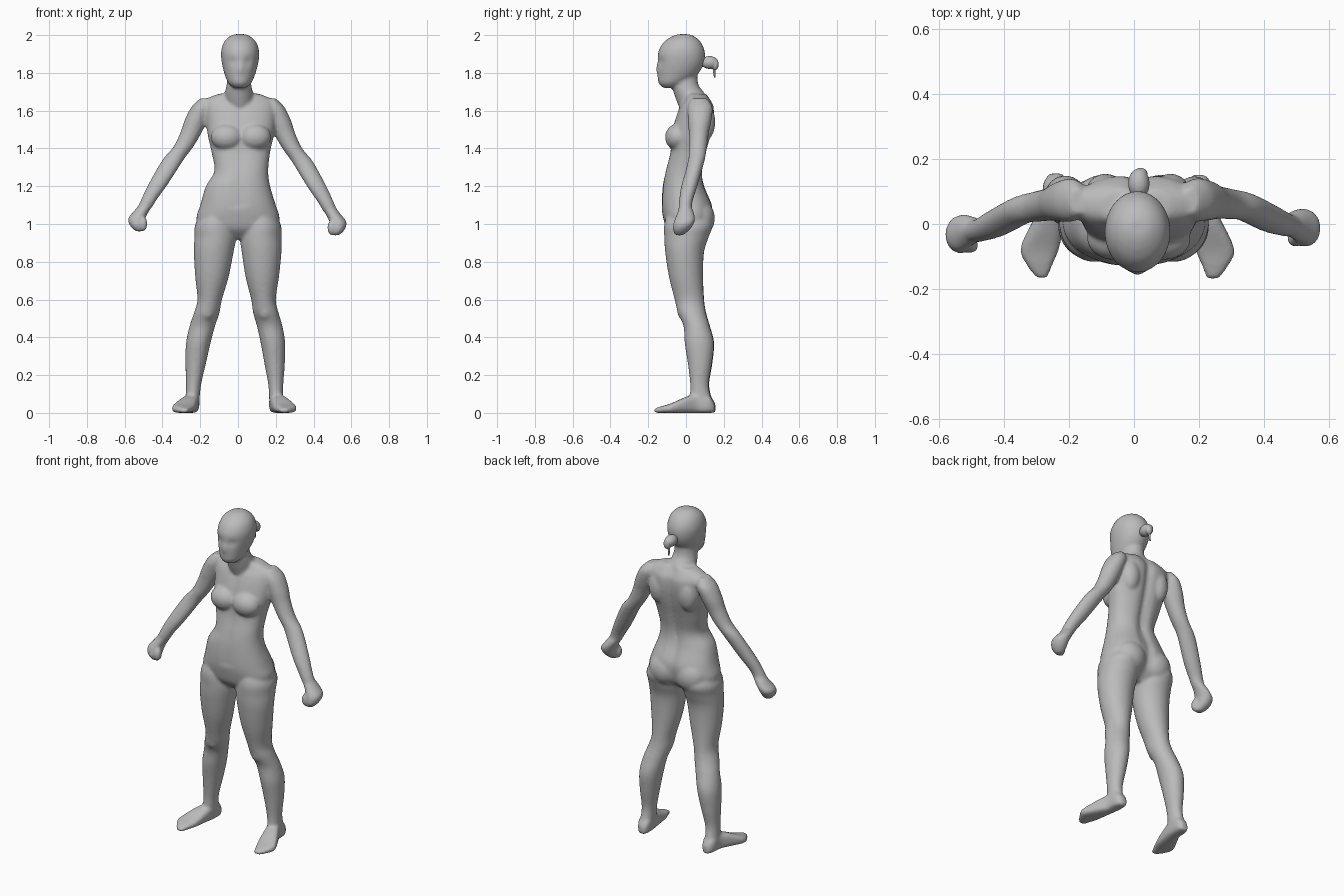
import bpy
import bmesh
from math import cos, sin, pi, exp
from mathutils import Vector, Matrix

if "Cube" in bpy.data.objects:
    bpy.data.objects.remove(bpy.data.objects["Cube"], do_unlink=True)

SIDES = 40
STEPS = 5

grey = bpy.data.materials.new("plain grey")
grey.use_nodes = True
grey.diffuse_color = (0.5, 0.5, 0.5, 1)
grey.node_tree.nodes["Principled BSDF"].inputs["Base Color"].default_value = grey.diffuse_color


def smooth_rows(rows):
    """Catmull-Rom interpolation between cross-section rows."""
    rows = [Vector(r) for r in rows]
    result = []
    for i in range(len(rows) - 1):
        before, a = rows[max(i - 1, 0)], rows[i]
        b, after = rows[i + 1], rows[min(i + 2, len(rows) - 1)]
        for k in range(STEPS):
            t = k / STEPS
            tangent_a, tangent_b = (b - before) / 2, (after - a) / 2
            result.append(a + tangent_a * t
                          + (3 * (b - a) - 2 * tangent_a - tangent_b) * t ** 2
                          + (2 * (a - b) + tangent_a + tangent_b) * t ** 3)
    return result + [rows[-1]]


def power(value, exponent):
    return abs(value) ** exponent * (1 if value > 0 else -1)


def loft(bm, rows, along="z", square=2.0, shape=None):
    """Skin of rounded sections; a row is (position, low u, high u, low v, high v)."""
    rings = []
    for pos, u0, u1, v0, v1 in smooth_rows(rows):
        ring = []
        for k in range(SIDES):
            angle = 2 * pi * k / SIDES
            u = (u0 + u1) / 2 + (u1 - u0) / 2 * power(cos(angle), 2 / square)
            v = (v0 + v1) / 2 + (v1 - v0) / 2 * power(sin(angle), 2 / square)
            point = Vector((u, v, pos)) if along == "z" else Vector((u, pos, v))
            if shape:
                point = shape(point, sin(angle))
            ring.append(bm.verts.new(point))
        rings.append(ring)
    faces = [bm.faces.new(rings[0]), bm.faces.new(rings[-1][::-1])]
    for low, high in zip(rings, rings[1:]):
        for k in range(SIDES):
            n = (k + 1) % SIDES
            faces.append(bm.faces.new((low[k], high[k], high[n], low[n])))
    bmesh.ops.recalc_face_normals(bm, faces=faces)
    return [v for ring in rings for v in ring]


def blob(bm, centre, radii):
    """Ellipsoid."""
    matrix = Matrix.Translation(centre) @ Matrix.Diagonal((*radii, 1))
    return bmesh.ops.create_uvsphere(bm, u_segments=24, v_segments=16,
                                     radius=1, matrix=matrix)["verts"]


def mirror(bm, verts, lean, top):
    """Copy a left limb to the right, leaning further away below the top."""
    faces = list({f for v in verts for f in v.link_faces})
    copy = bmesh.ops.duplicate(bm, geom=list(verts) + faces)["geom"]
    new_faces = [g for g in copy if isinstance(g, bmesh.types.BMFace)]
    for v in copy:
        if isinstance(v, bmesh.types.BMVert):
            v.co.x *= -1
            v.co += Vector(lean) * max(top - v.co.z, 0)
    bmesh.ops.reverse_faces(bm, faces=new_faces)


def make_object(name, bm, voxel, rounds):
    """Fuse overlapping parts to one soft skin."""
    mesh = bpy.data.meshes.new(name)
    bm.to_mesh(mesh)
    bm.free()
    mesh.materials.append(grey)
    for face in mesh.polygons:
        face.use_smooth = True
    obj = bpy.data.objects.new(name, mesh)
    bpy.context.collection.objects.link(obj)
    remesh = obj.modifiers.new("fuse", "REMESH")
    remesh.mode = "VOXEL"
    remesh.voxel_size = voxel
    remesh.use_smooth_shade = True
    soften = obj.modifiers.new("soften", "SMOOTH")
    soften.factor = 0.5
    soften.iterations = rounds
    return obj


def carve_torso(point, facing):
    """Spine groove behind, shallow midline in front."""
    x = point.x - 0.012
    groove = exp(-(x / 0.03) ** 2)
    if facing > 0:
        point.y -= 0.02 * groove * facing
    elif point.z > 1.1:
        point.y += 0.006 * groove * -facing
    return point


def carve_face(point, facing):
    """Eye sockets and a slight nose ridge."""
    if facing < 0:
        x = abs(point.x - 0.012)
        socket = exp(-((x - 0.04) / 0.02) ** 2 - ((point.z - 1.86) / 0.02) ** 2)
        nose = exp(-(x / 0.014) ** 2 - ((point.z - 1.82) / 0.025) ** 2)
        point.y += 0.009 * socket - 0.01 * nose
    return point


body = bmesh.new()

# Torso
loft(body, [
    (.92, -.07, .07, -.05, .06), (.97, -.2, .2, -.1, .12), (1.03, -.22, .22, -.12, .14),
    (1.1, -.2, .2, -.13, .14), (1.2, -.17, .17, -.125, .1), (1.28, -.125, .16, -.11, .09),
    (1.38, -.14, .17, -.085, .11), (1.47, -.16, .19, -.08, .135), (1.55, -.17, .2, -.06, .15),
    (1.62, -.18, .2, -.035, .15), (1.66, -.17, .18, -.01, .13), (1.69, -.1, .11, 0, .11),
], square=2.3, shape=carve_torso)

# Neck
loft(body, [(1.6, -.06, .08, -.03, .12), (1.68, -.07, .08, -.06, .105),
            (1.74, -.06, .07, -.075, .065), (1.82, -.05, .06, -.07, .06)])

# Head
loft(body, [
    (1.72, -.02, .04, -.12, -.05), (1.745, -.05, .07, -.145, 0), (1.79, -.07, .09, -.15, .06),
    (1.85, -.085, .107, -.15, .095), (1.91, -.09, .112, -.147, .1), (1.96, -.076, .098, -.12, .08),
    (1.99, -.05, .07, -.08, .05), (2.005, -.02, .04, -.04, .015),
], shape=carve_face)

# Bust, buttocks and shoulder blades
for side in (-1, 1):
    blob(body, (.015 + side * .075, -.045, 1.46), (.085, .066, .07))
    blob(body, (side * .09, .065, 1.03), (.1, .088, .1))
    blob(body, (.012 + side * .1, .1, 1.54), (.06, .055, .1))

# Legs
leg = loft(body, [
    (1.08, .05, .17, -.09, .1), (1, .02, .225, -.115, .14), (.93, .01, .23, -.115, .12),
    (.85, .02, .23, -.11, .095), (.72, .04, .217, -.09, .09), (.6, .07, .2, -.06, .095),
    (.53, .08, .215, -.043, .105), (.46, .1, .235, -.013, .125), (.37, .12, .25, -.007, .147),
    (.26, .14, .248, .01, .137), (.15, .16, .24, .022, .12), (.07, .165, .24, .02, .135),
    (.01, .17, .24, .03, .145),
])
leg += blob(body, (.145, 0, .54), (.045, .047, .055))

# Feet
leg += loft(body, [
    (.152, .18, .22, 0, .05), (.12, .165, .24, 0, .09), (.06, .167, .245, 0, .1),
    (0, .175, .275, 0, .085), (-.08, .19, .31, 0, .05), (-.13, .21, .29, 0, .035),
    (-.17, .225, .26, 0, .022),
], along="y", square=3)
mirror(body, leg, (-.045, .004, 0), .93)

# Arms
arm = loft(body, [
    (1.665, .15, .2, .03, .11), (1.62, .14, .245, .01, .14), (1.55, .16, .28, .01, .135),
    (1.48, .19, .303, .015, .12), (1.4, .235, .34, .015, .11), (1.33, .285, .397, .01, .097),
    (1.2, .365, .468, -.025, .06), (1.12, .42, .505, -.037, .035), (1.07, .45, .525, -.04, .03),
])

# Fists with thumbs
arm += loft(body, [
    (1.09, .44, .515, -.035, .03), (1.05, .465, .545, -.05, .045), (1.01, .485, .575, -.065, .045),
    (.97, .49, .565, -.07, .02), (.94, .495, .535, -.055, -.015),
])
arm += blob(body, (.495, -.045, .98), (.022, .025, .04))
mirror(body, arm, (-.01, -.03, .03), 1.65)

make_object("body", body, .009, 5)

# Hair bun with a loose strand
hair = bmesh.new()
blob(hair, (.015, .125, 1.855), (.033, .046, .034))
blob(hair, (.015, .1, 1.855), (.022, .04, .025))
blob(hair, (.02, .155, 1.845), (.022, .018, .03))
loft(hair, [(1.85, .005, .025, .14, .16), (1.81, .005, .018, .142, .156),
            (1.775, .006, .016, .148, .158)])
make_object("hair_bun", hair, .004, 2)
